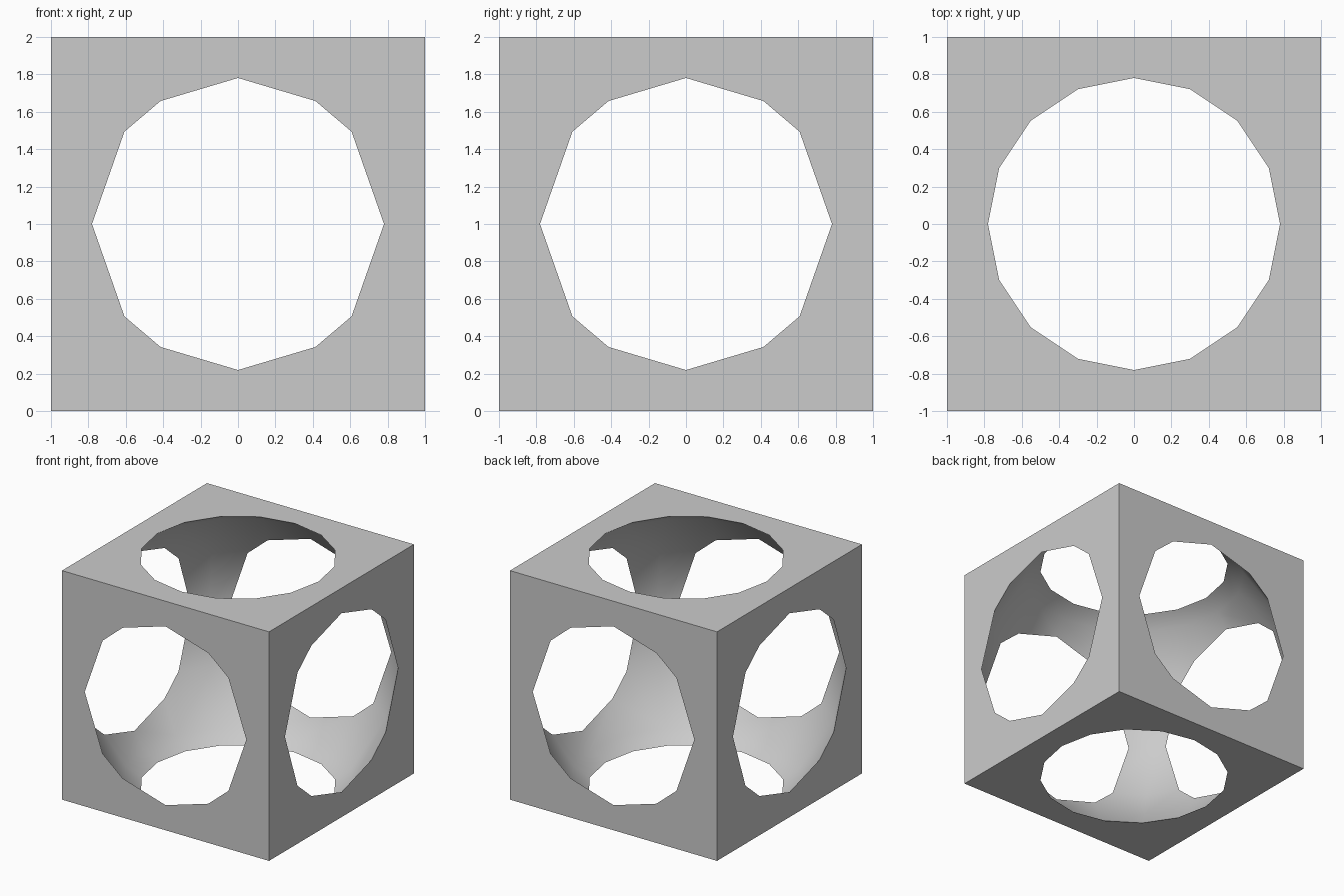
import bpy
import math

if "Cube" in bpy.data.objects:
    bpy.data.objects.remove(bpy.data.objects["Cube"])

# Cutter: low-poly sphere, 16 segments by 8 rings
bpy.ops.mesh.primitive_uv_sphere_add(segments=16, ring_count=8, radius=1.29, location=(0, 0, 1))
cutter = bpy.context.object
cutter.name = "sphere_cutter"
for face in cutter.data.polygons:
    face.use_smooth = True

# Cube frame: the sphere breaks through all six faces
bpy.ops.mesh.primitive_cube_add(size=2, location=(0, 0, 1))
frame = bpy.context.object
frame.name = "hollow_cube_frame"
cut = frame.modifiers.new("round_hollow", 'BOOLEAN')
cut.operation = 'DIFFERENCE'
cut.solver = 'EXACT'
cut.object = cutter
bpy.ops.object.modifier_apply(modifier=cut.name)

# The cutter is no longer needed
bpy.data.objects.remove(cutter, do_unlink=True)

# Smooth inside, crisp outer edges
bpy.ops.object.shade_smooth_by_angle(angle=math.radians(30))
